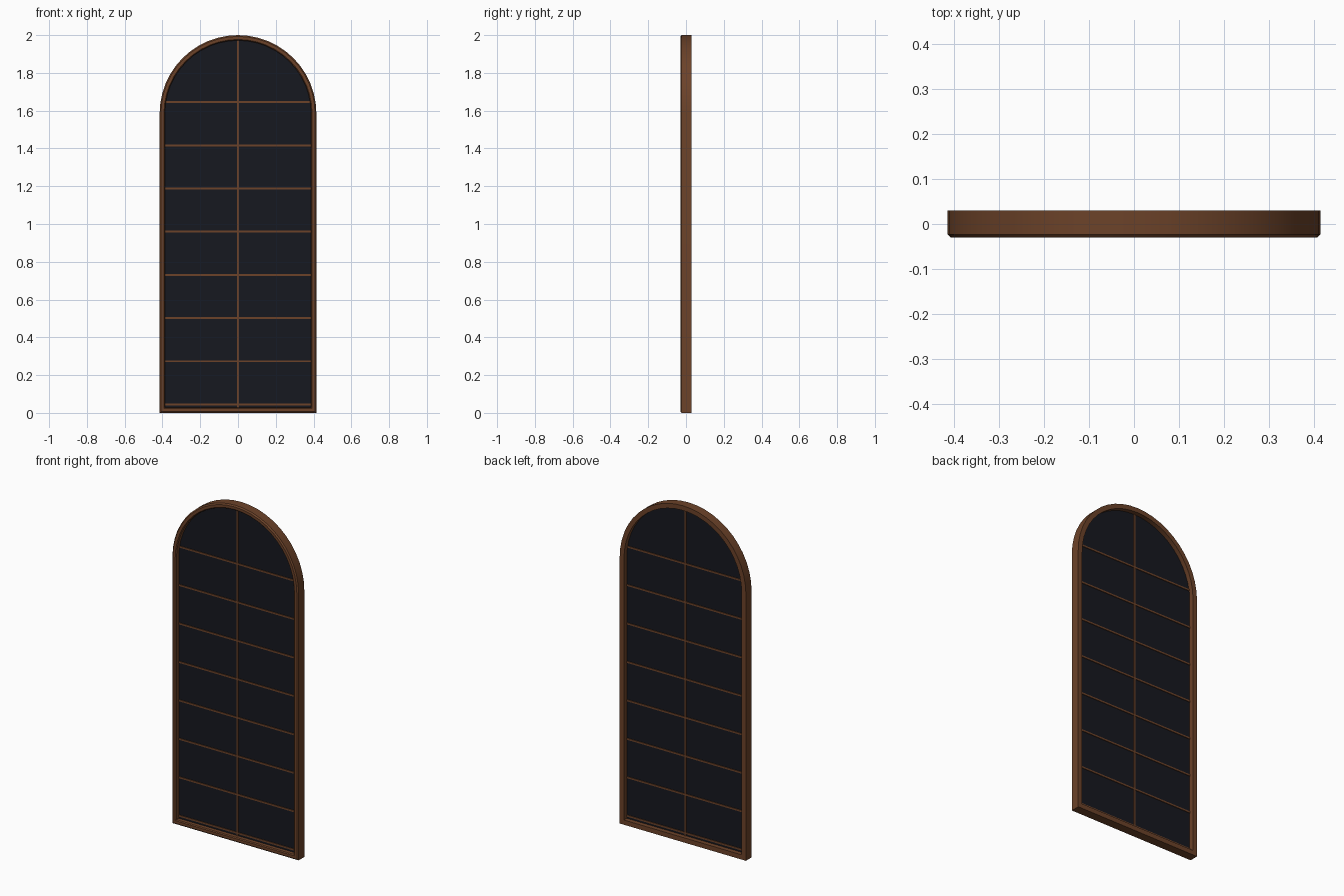
import bpy, bmesh, math

if "Cube" in bpy.data.objects:
    bpy.data.objects.remove(bpy.data.objects["Cube"])

R, SPRING, SEG = 0.415, 1.585, 24


def material(name, col):
    m = bpy.data.materials.new(name)
    m.diffuse_color = (*col, 1)
    m.use_nodes = True
    m.node_tree.nodes["Principled BSDF"].inputs["Base Color"].default_value = m.diffuse_color
    return m


wood = material("brown_wood", (0.15, 0.055, 0.022))
dark = material("dark_glass", (0.008, 0.009, 0.014))


def outline(d):
    """Arched outline inset by d, as (x, z) points."""
    r = R - d
    pts = [(-r, d), (r, d)]
    for i in range(SEG + 1):
        a = math.pi * i / SEG
        pts.append((r * math.cos(a), SPRING + r * math.sin(a)))
    return pts


def finish(bm, name, mat, smooth=False):
    bmesh.ops.recalc_face_normals(bm, faces=bm.faces)
    me = bpy.data.meshes.new(name)
    bm.to_mesh(me)
    bm.free()
    ob = bpy.data.objects.new(name, me)
    bpy.context.collection.objects.link(ob)
    me.materials.append(mat)
    if smooth:
        bpy.ops.object.select_all(action='DESELECT')
        ob.select_set(True)
        bpy.context.view_layer.objects.active = ob
        bpy.ops.object.shade_smooth_by_angle(angle=math.radians(30))
    return ob


def bridge(bm, a, b):
    n = len(a)
    for i in range(n):
        j = (i + 1) % n
        bm.faces.new((a[i], a[j], b[j], b[i]))


# Arched frame: (inset, y) profile with chamfered front edges
profile = [(0, 0.03), (0, -0.023), (0.007, -0.03), (0.023, -0.03),
           (0.028, -0.025), (0.028, 0.03)]
bm = bmesh.new()
rings = [[bm.verts.new((x, y, z)) for x, z in outline(d)] for d, y in profile]
for k in range(len(rings)):
    bridge(bm, rings[k], rings[(k + 1) % len(rings)])
finish(bm, "arched_frame", wood, True)

# Glass pane, set into the middle of the frame
bm = bmesh.new()
front, back = [[bm.verts.new((x, y, z)) for x, z in outline(0.024)]
               for y in (-0.003, 0.003)]
bridge(bm, front, back)
bm.faces.new(front)
bm.faces.new(back)
finish(bm, "glass_pane", dark)


# Glazing bars
def bar(name, size, z):
    bm = bmesh.new()
    bmesh.ops.create_cube(bm, size=1)
    bmesh.ops.scale(bm, vec=size, verts=bm.verts)
    bmesh.ops.translate(bm, vec=(0, 0, z), verts=bm.verts)
    finish(bm, name, wood)


T, DEPTH = 0.01, 0.014
bar("vertical_bar", (T, DEPTH, 1.96), 1.0)
for i in range(8):
    z = 0.045 + i * 0.2286
    r = R - 0.024
    half = math.sqrt(r * r - max(0, z - SPRING) ** 2)
    bar(f"horizontal_bar_{i + 1}", (2 * half, DEPTH, T), z)
